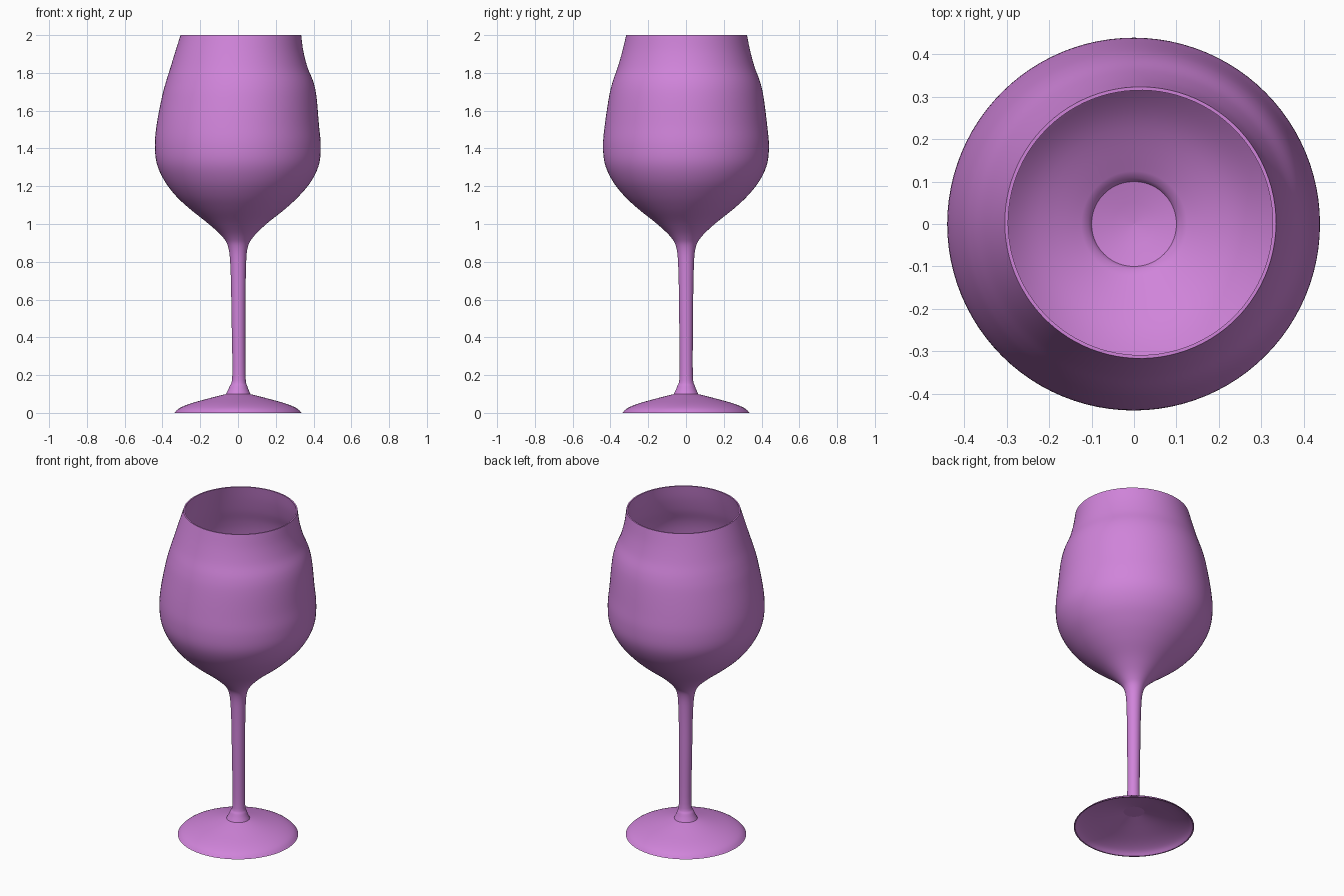
import bpy, bmesh, math

cube = bpy.data.objects.get("Cube")
if cube:
    bpy.data.objects.remove(cube, do_unlink=True)

SEGMENTS = 96
WALL = 0.008

lilac = bpy.data.materials.new("lilac_glass")
lilac.use_nodes = True
COLOUR = (0.63, 0.23, 0.70, 1)
lilac.diffuse_color = COLOUR
lilac.node_tree.nodes["Principled BSDF"].inputs["Base Color"].default_value = COLOUR


def smooth_path(points, steps=5):
    """Catmull-Rom resampling of a profile."""
    pts = [points[0]] + points + [points[-1]]
    path = []
    for a, b, c, d in zip(pts, pts[1:], pts[2:], pts[3:]):
        for i in range(steps):
            t = i / steps
            path.append(tuple(
                q + t * (r - p) / 2
                + t * t * (2 * p - 5 * q + 4 * r - s) / 2
                + t ** 3 * (3 * q - p - 3 * r + s) / 2
                for p, q, r, s in zip(a, b, c, d)))
    return path + [points[-1]]


def lathe(name, profile, cap_start=False, cap_end=False, tilt=0.0):
    """Turn (z, radius, radius towards +x) rings around the axis."""
    bm = bmesh.new()
    rings = []
    for z, near, far in profile:
        ring = []
        for i in range(SEGMENTS):
            a = math.tau * i / SEGMENTS
            r = near + (far - near) * (1 + math.cos(a - tilt)) / 2
            ring.append(bm.verts.new((r * math.cos(a), r * math.sin(a), z)))
        rings.append(ring)
    for low, high in zip(rings, rings[1:]):
        for i in range(SEGMENTS):
            j = (i + 1) % SEGMENTS
            bm.faces.new((low[i], low[j], high[j], high[i]))
    if cap_start:
        bm.faces.new(rings[0][::-1])
    if cap_end:
        bm.faces.new(rings[-1])
    bmesh.ops.recalc_face_normals(bm, faces=bm.faces)
    mesh = bpy.data.meshes.new(name)
    bm.to_mesh(mesh)
    bm.free()
    mesh.materials.append(lilac)
    obj = bpy.data.objects.new(name, mesh)
    bpy.context.collection.objects.link(obj)
    bpy.ops.object.select_all(action="DESELECT")
    obj.select_set(True)
    bpy.context.view_layer.objects.active = obj
    bpy.ops.object.shade_smooth_by_angle(angle=math.radians(40))
    return obj


# Stem flowing into the bowl, slightly uneven on one side
stem = [(0.1, 0.064, 0.066), (0.14, 0.045, 0.05), (0.2, 0.03, 0.04),
        (0.5, 0.034, 0.039), (0.75, 0.039, 0.042), (0.87, 0.05, 0.05)]
bowl = [(0.93, 0.08, 0.08), (1.0, 0.155, 0.15), (1.08, 0.255, 0.25),
        (1.15, 0.33, 0.325), (1.23, 0.39, 0.39), (1.32, 0.43, 0.43),
        (1.42, 0.44, 0.438), (1.53, 0.43, 0.428), (1.67, 0.403, 0.416),
        (1.75, 0.382, 0.4), (1.83, 0.357, 0.368), (1.915, 0.331, 0.346),
        (2.0, 0.304, 0.335)]
outer = smooth_path(stem + bowl)

# Inside of the bowl, closing to a rounded bottom
cavity = smooth_path([(0.965, 0.002, 0.002), (0.98, 0.07, 0.07),
                      (1.02, 0.15, 0.15)] + bowl[2:])
inner = [(z, a - WALL, b - WALL) for z, a, b in cavity if a > 0.1]
inner = [(0.965, 0.002, 0.002), (0.972, 0.05, 0.05), (0.985, 0.1, 0.1)] + inner

lathe("bowl_and_stem", outer + inner[::-1], cap_start=True, cap_end=True,
      tilt=math.radians(12))

# Domed foot, hollow underneath
foot = smooth_path([(0.1, 0.062, 0.062), (0.078, 0.15, 0.15), (0.05, 0.25, 0.25),
                    (0.025, 0.31, 0.31), (0.0, 0.337, 0.337)])
hollow = [(max(z - 0.004, 0), r - 0.004, r - 0.004) for z, r, _ in foot]
lathe("foot", foot + hollow[::-1])
